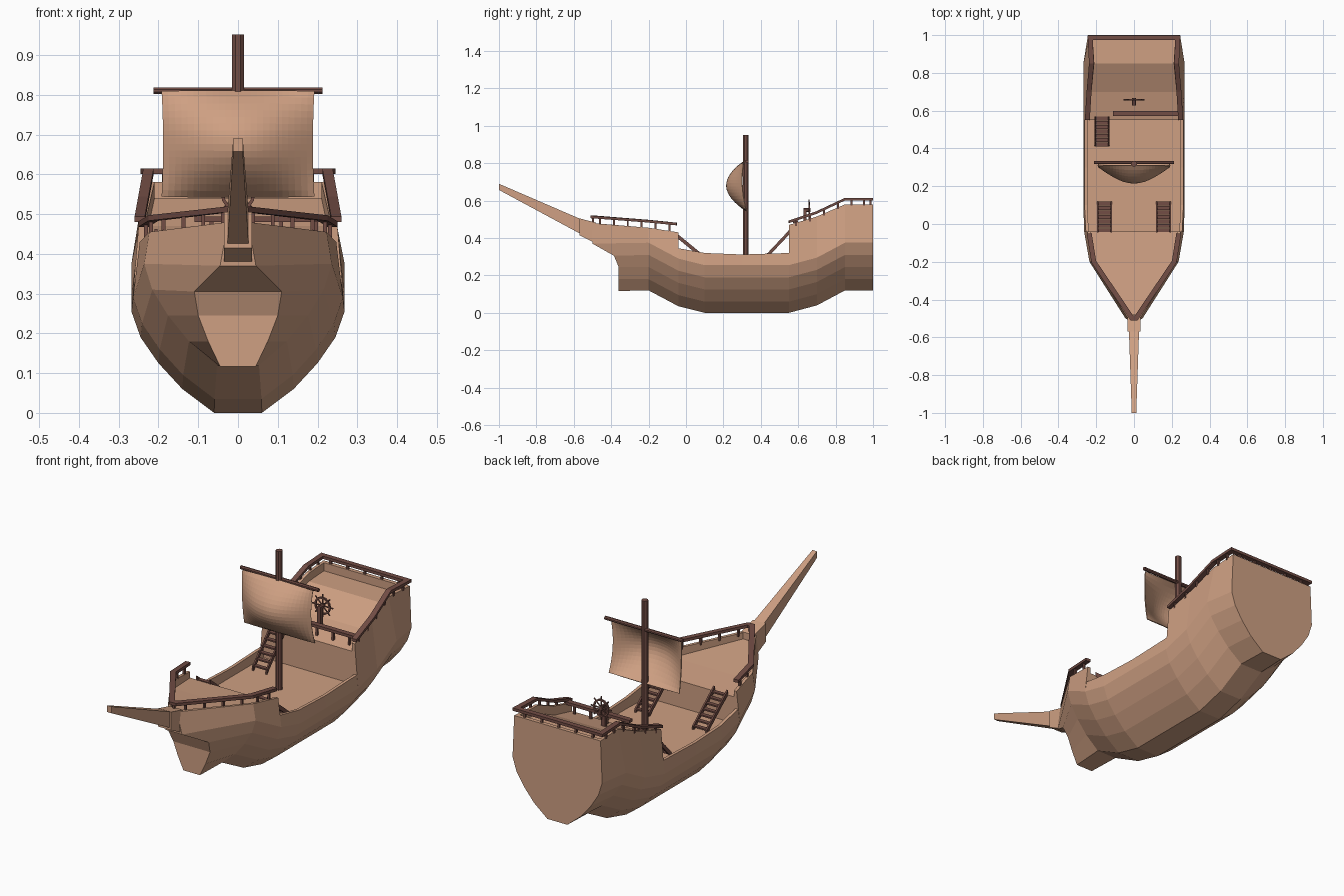
import bpy, bmesh, math
from mathutils import Vector

if "Cube" in bpy.data.objects:
    bpy.data.objects.remove(bpy.data.objects["Cube"])

def material(name, col):
    m = bpy.data.materials.new(name)
    m.diffuse_color = (*col, 1)
    m.use_nodes = True
    m.node_tree.nodes["Principled BSDF"].inputs["Base Color"].default_value = m.diffuse_color
    return m

TAN = material("tan_wood", (0.62, 0.35, 0.225))
BROWN = material("dark_brown_wood", (0.17, 0.075, 0.06))

def finish(name, bm, mat):
    bmesh.ops.recalc_face_normals(bm, faces=bm.faces)
    me = bpy.data.meshes.new(name)
    bm.to_mesh(me)
    bm.free()
    me.materials.append(mat)
    ob = bpy.data.objects.new(name, me)
    bpy.context.collection.objects.link(ob)
    return ob

def loft(bm, rings, caps=True):
    rows = [[bm.verts.new(p) for p in r] for r in rings]
    n = len(rows[0])
    for a, b in zip(rows, rows[1:]):
        for i in range(n):
            j = (i + 1) % n
            bm.faces.new((a[i], a[j], b[j], b[i]))
    if caps:
        bm.faces.new(rows[0])
        bm.faces.new(rows[-1])
    return rows

def sweep(bm, path, w, h):
    """Flat plank following a path, mitred horizontally."""
    pts = [Vector(p) for p in path]
    rings = []
    for i, p in enumerate(pts):
        ds = []
        if i > 0:
            ds.append((p - pts[i - 1]).xy.normalized())
        if i < len(pts) - 1:
            ds.append((pts[i + 1] - p).xy.normalized())
        t = sum(ds, Vector((0, 0))).normalized()
        k = w / 2 / max(0.5, t.dot(ds[0]))
        side = Vector((-t.y, t.x, 0)) * k
        up = Vector((0, 0, h / 2))
        rings.append([p + side + up, p - side + up, p - side - up, p + side - up])
    loft(bm, rings)

def rod(bm, a, b, r, n=8):
    a, b = Vector(a), Vector(b)
    d = (b - a).normalized()
    u = d.orthogonal().normalized()
    v = d.cross(u)
    ang = [2 * math.pi * (i + .5) / n for i in range(n)]
    loft(bm, [[c + r * (u * math.cos(t) + v * math.sin(t)) for t in ang] for c in (a, b)])

def box(bm, x0, x1, y0, y1, z0, z1):
    loft(bm, [[(x0, y0, z), (x1, y0, z), (x1, y1, z), (x0, y1, z)] for z in (z0, z1)])

# ---- hull: lofted cross-sections, with doubled stations at the deck steps
section = [(.06, 0), (.14, .06), (.2, .125), (.245, .19), (.268, .255)]
# y, keel z, width scale, top half width, top z, deck z
stations = [
    (1, .12, .91, .235, .58, .54), (.85, .12, 1, .225, .58, .54),
    (.7, .04, 1, .24, .515, .47), (.55, 0, 1, .25, .47, .43),
    (.55, 0, 1, .262, .32, .27), (.3, 0, 1, .262, .312, .27),
    (.1, 0, 1, .262, .32, .27), (-.04, .035, .985, .255, .345, .27),
    (-.04, .035, .985, .247, .43, .40), (-.2, .12, .88, .223, .455, .415)]
rings = []
for y, zk, s, tw, tz, dz in stations:
    rings.append([(x * s, y, z + zk) for x, z in section]
                 + [(tw, y, tz), (tw - .015, y, tz), (tw - .015, y, dz)])
rings.append([(.045, -.36, .117), (.075, -.36, .18), (.1, -.36, .245), (.11, -.385, .305),
              (.045, -.5, .37), (.025, -.51, .48), (.012, -.5, .48), (.012, -.5, .45)])
bm = bmesh.new()
rows = loft(bm, [r + [(-x, y, z) for x, y, z in reversed(r)] for r in rings], caps=False)
for row in (rows[0], rows[-1]):            # transom and bow end plates
    for i in range(5):
        bm.faces.new((row[i], row[i + 1], row[14 - i], row[15 - i]))
bmesh.ops.remove_doubles(bm, verts=bm.verts, dist=1e-4)
bmesh.ops.dissolve_degenerate(bm, edges=bm.edges, dist=1e-4)
finish("hull", bm, TAN)

bm = bmesh.new()
box(bm, -.225, .225, .98, .999, .535, .58)
finish("transom_bulwark", bm, TAN)

# ---- bowsprit and its base block
def tapered(name, ends):
    bm = bmesh.new()
    loft(bm, [[(-w, y, z0), (w, y, z0), (w, y, z1), (-w, y, z1)] for y, w, z0, z1 in ends])
    finish(name, bm, TAN)

tapered("bowsprit_base", [(-.48, .035, .37, .482), (-.57, .035, .415, .505)])
tapered("bowsprit", [(-.56, .027, .42, .5), (-1, .012, .657, .69)])

# ---- rails with posts
def lerp_path(path, spacing):
    for a, b in zip(path, path[1:]):
        a, b = Vector(a), Vector(b)
        n = max(1, round((b - a).length / spacing))
        for i in range(n):
            yield a.lerp(b, (i + .5) / n)

def railing(name, path, drop, spacing=.09, w=.026):
    bm = bmesh.new()
    sweep(bm, path, w, .014)
    for p in lerp_path(path, spacing):
        box(bm, p.x - .005, p.x + .005, p.y - .005, p.y + .005, p.z - drop, p.z)
    finish(name, bm, BROWN)

half = [(.247, .55, .487), (.238, .7, .537), (.225, .85, .608), (.232, .986, .608)]
railing("stern_rail", half + [(-x, y, z) for x, y, z in reversed(half)], .035)
railing("quarterdeck_front_rail", [(-.11, .585, .487), (.24, .585, .487)], .055)
half = [(.237, -.05, .475), (.213, -.2, .49), (.012, -.497, .513)]
railing("bow_rail", half + [(-x, y, z) for x, y, z in reversed(half)], .045)

# ---- stairs
def stairs(name, xc, y0, y1, z0, z1, steps=7):
    bm = bmesh.new()
    for sx in (-.036, .036):
        sweep(bm, [(xc + sx, y0, z0), (xc + sx, y1, z1)], .008, .024)
    for i in range(steps):
        t = (i + .5) / steps
        y, z = y0 + (y1 - y0) * t, z0 + (z1 - z0) * t
        box(bm, xc - .04, xc + .04, y - .01, y + .01, z - .003, z + .004)
    finish(name, bm, BROWN)

stairs("quarterdeck_stairs", -.17, .41, .57, .28, .45)
for side in (-1, 1):
    stairs("foredeck_stairs", .157 * side, .12, -.045, .275, .41)

# ---- mast, yard and sail
bm = bmesh.new()
rod(bm, (0, .32, .265), (0, .32, .952), .016)
finish("mast", bm, BROWN)
bm = bmesh.new()
rod(bm, (-.212, .325, .81), (.212, .325, .81), .009)
finish("yard", bm, BROWN)

bm = bmesh.new()
NU, NV = 24, 16
grid = []
for j in range(NV + 1):
    v = j / NV
    belly = math.sin(math.pi * v) ** .85
    row = []
    for i in range(NU + 1):
        u = 2 * i / NU - 1
        y = .312 + .015 * v * v - belly * (.012 + .085 * math.cos(u * math.pi / 2))
        row.append(bm.verts.new((u * (.186 + .006 * (2 * v - 1) ** 2), y, .808 - .263 * v)))
    grid.append(row)
for a, b in zip(grid, grid[1:]):
    for i in range(NU):
        bm.faces.new((a[i], a[i + 1], b[i + 1], b[i]))
sail = finish("sail", bm, TAN)
mod = sail.modifiers.new("thickness", 'SOLIDIFY')
mod.thickness = .004

# ---- steering wheel on its post
bm = bmesh.new()
c = Vector((0, .658, .55))
prof = [(.035, -.004), (.043, -.004), (.043, .004), (.035, .004)]
rim = [[c + Vector((r * math.cos(t), d, r * math.sin(t))) for r, d in prof]
       for t in [2 * math.pi * i / 16 for i in range(17)]]
loft(bm, rim, caps=False)
for i in range(8):
    t = math.pi * i / 4
    rod(bm, c, c + Vector((math.cos(t), 0, math.sin(t))) * .056, .0035, 6)
rod(bm, c + Vector((0, -.03, 0)), c + Vector((0, .008, 0)), .011)
box(bm, -.01, .01, .627, .645, .44, .555)
bmesh.ops.remove_doubles(bm, verts=bm.verts, dist=1e-5)
finish("steering_wheel", bm, BROWN)
